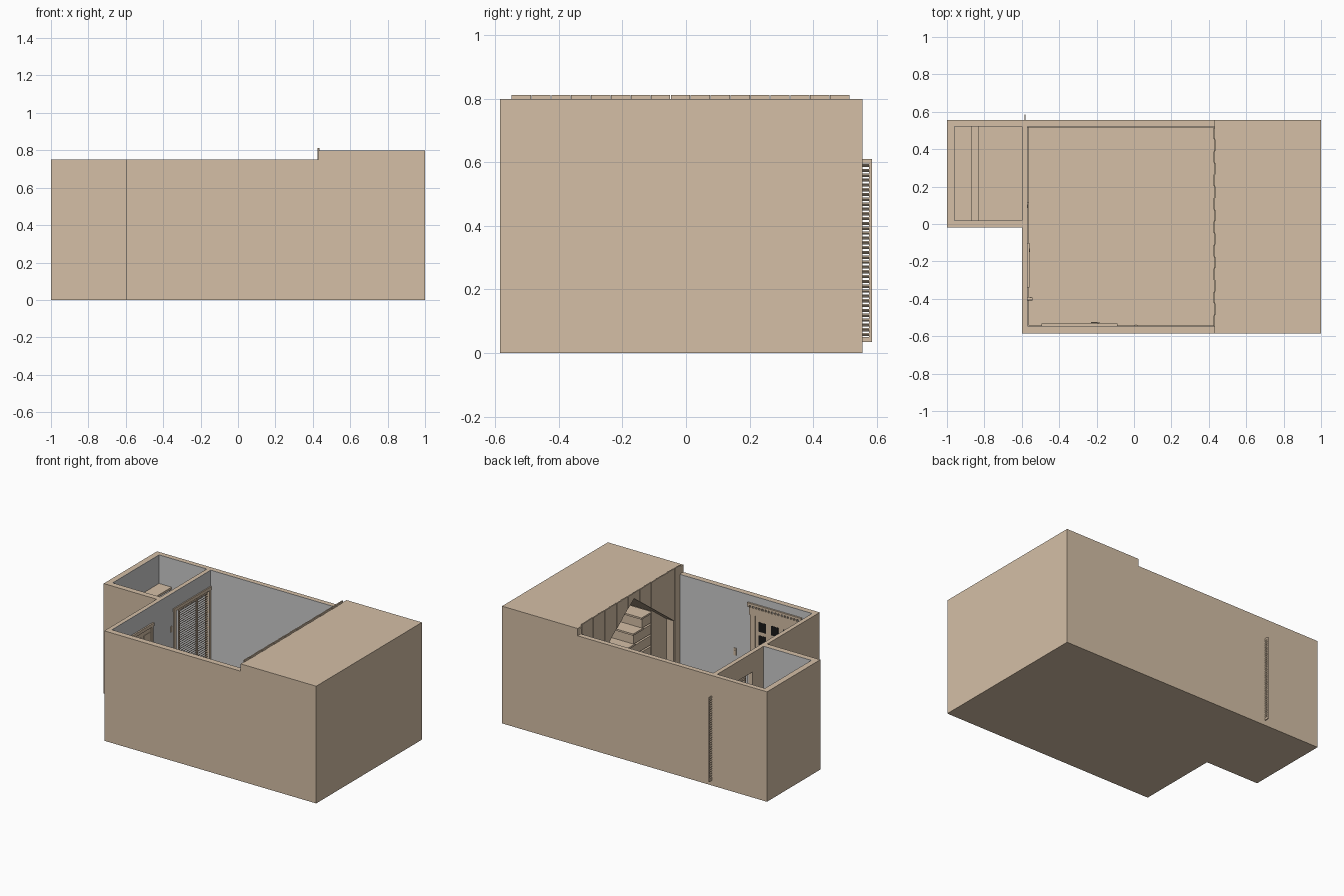
import bpy, bmesh
from mathutils import Vector, Matrix

if "Cube" in bpy.data.objects:
    bpy.data.objects.remove(bpy.data.objects["Cube"])

TAN = bpy.data.materials.new("tan")
TAN.diffuse_color = (0.66, 0.52, 0.38, 1)
TAN.use_nodes = True
TAN.node_tree.nodes["Principled BSDF"].inputs["Base Color"].default_value = TAN.diffuse_color
DARK = bpy.data.materials.new("dark_glass")
DARK.diffuse_color = (0.01, 0.01, 0.01, 1)
DARK.use_nodes = True
DARK.node_tree.nodes["Principled BSDF"].inputs["Base Color"].default_value = DARK.diffuse_color


def finish(name, bm, mat):
    bmesh.ops.recalc_face_normals(bm, faces=bm.faces)
    me = bpy.data.meshes.new(name)
    bm.to_mesh(me)
    bm.free()
    ob = bpy.data.objects.new(name, me)
    if mat:
        me.materials.append(mat)
    bpy.context.collection.objects.link(ob)
    return ob


def add_box(bm, x0, x1, y0, y1, z0, z1):
    m = Matrix.Translation(((x0 + x1) / 2, (y0 + y1) / 2, (z0 + z1) / 2))
    m = m @ Matrix.Diagonal((x1 - x0, y1 - y0, z1 - z0, 1))
    bmesh.ops.create_cube(bm, size=1, matrix=m)


def boxes(name, items, mat=TAN):
    bm = bmesh.new()
    for b in items:
        add_box(bm, *b)
    return finish(name, bm, mat)


def add_prism(bm, pts, axis, a, b):
    """Extrude a 2D outline from a to b along x, y or z."""
    def p3(p, t):
        return {'x': (t, p[0], p[1]), 'y': (p[0], t, p[1]), 'z': (p[0], p[1], t)}[axis]
    f = bm.faces.new([bm.verts.new(p3(p, a)) for p in pts])
    g = bmesh.ops.extrude_face_region(bm, geom=[f])
    vs = [v for v in g['geom'] if isinstance(v, bmesh.types.BMVert)]
    d = Vector(p3((0, 0), b - a))
    bmesh.ops.translate(bm, verts=vs, vec=d)


def prism(name, pts, axis, a, b, mat=TAN):
    bm = bmesh.new()
    add_prism(bm, pts, axis, a, b)
    return finish(name, bm, mat)


def round_part(name, loc, r, depth, axis, mat=TAN):
    bm = bmesh.new()
    d = Vector({'x': (1, 0, 0), 'y': (0, 1, 0)}[axis])
    rot = d.to_track_quat('Z', 'Y').to_matrix().to_4x4()
    bmesh.ops.create_cone(bm, cap_ends=True, segments=16, radius1=r, radius2=r * .8,
                          depth=depth, matrix=Matrix.Translation(loc) @ rot)
    ob = finish(name, bm, mat)
    for p in ob.data.polygons:
        p.use_smooth = len(p.vertices) == 4
    return ob


FL = 0.03   # floor level
H = 0.75    # low wall height


# Outer shell
def wall_outline(x0):
    return [(x0, 0), (1, 0), (1, .8), (.43, .8), (.43, H), (x0, H)]


prism("front_wall", wall_outline(-.6), 'y', -.585, -.548)
prism("back_wall", wall_outline(-1), 'y', .523, .555)
boxes("right_wall", [(.965, 1, -.548, .523, 0, .8)])
boxes("alcove_roof", [(.43, .965, -.548, .523, .785, .8)])
prism("partition_wall", [(-.548, 0), (.14, 0), (.14, .62), (.5, .62), (.5, 0), (.523, 0),
                         (.523, H), (-.548, H)], 'x', -.6, -.573)
boxes("closet_walls", [(-1, -.963, -.02, .523, 0, H), (-.963, -.6, -.02, .017, 0, H)])
prism("floor", [(-.963, .017), (-.6, .017), (-.6, -.548), (.965, -.548), (.965, .523),
                (-.963, .523)], 'z', 0, FL)

# Painted wall linings
boxes("room_lining", [(-.573, .43, -.548, -.545, FL, H), (-.573, .43, .52, .523, FL, H),
                      (-.573, -.57, -.545, .14, FL, H), (-.573, -.57, .14, .5, .62, H),
                      (-.573, -.57, .5, .52, FL, H)], None)
boxes("closet_lining", [(-.963, -.6, .52, .523, FL, H), (-.963, -.6, .017, .02, FL, H),
                        (-.963, -.96, .02, .52, FL, H)], None)
boxes("baseboards", [(-.57, .43, .515, .52, FL, .08), (-.57, -.49, -.545, -.54, FL, .08),
                     (-.09, .43, -.545, -.54, FL, .08), (-.57, -.565, -.545, -.335, FL, .08),
                     (-.57, -.565, -.105, .115, FL, .08)])

# Closet shelves
boxes("closet_shelves", [(-.96, -.865, .02, .52, .54, .555), (-.96, -.83, .02, .52, .29, .305)])

# Slatted sliding closet doors; the rear one runs through the back wall
for n, y0 in enumerate((.19, .388)):
    y1 = y0 + .197
    s = .009
    x0, x1 = -.585, -.579
    bm = bmesh.new()
    for b in ((y0, y0 + s, .035, .61), (y1 - s, y1, .035, .61),
              (y0 + s, y1 - s, .035, .05), (y0 + s, y1 - s, .597, .61)):
        add_box(bm, x0, x1, *b)
    for i in range(36):
        z = .053 + i * .0152
        add_prism(bm, [(x0, z), (x1, z + .006), (x1, z + .010), (x0, z + .004)], 'y', y0 + s, y1 - s)
    finish("slatted_door_%d" % (n + 1), bm, TAN)
boxes("closet_casing", [(-.573, -.564, .118, .14, FL, .62), (-.573, -.564, .5, .517, FL, .62),
                        (-.573, -.562, .114, .519, .62, .642)])

# Side door: casing, panel and knob
boxes("side_door_casing", [(-.572, -.562, -.335, -.315, FL, .61), (-.572, -.562, -.127, -.107, FL, .61),
                           (-.572, -.56, -.34, -.102, .61, .632)])
boxes("side_door", [(-.572, -.567, -.315, -.127, FL, .61)]
      + [(-.568, -.565, y, y + .065, z0, z1) for y in (-.3, -.207)
         for z0, z1 in ((.07, .27), (.32, .44), (.47, .58))])
round_part("side_door_knob", (-.561, -.14, .31), .01, .012, 'x')

# Front door: casing with dentil lintel, window panes, panels and handle
boxes("front_door_casing", [(-.475, -.435, -.547, -.538, FL, .62), (-.145, -.105, -.547, -.538, FL, .62),
                            (-.48, -.1, -.547, -.538, .62, .67), (-.495, -.088, -.547, -.533, .685, .70)]
      + [(-.485 + i * .024, -.473 + i * .024, -.547, -.535, .67, .685) for i in range(17)])
boxes("front_door", [(-.435, -.145, -.547, -.542, FL, .62)]
      + [(x, x + .1, -.543, -.539, z0, z1) for x in (-.405, -.275)
         for z0, z1 in ((.07, .2), (.23, .36))])
boxes("door_panes", [(x, x + .055, -.543, -.541, z, z + .065)
                     for x in (-.41, -.3175, -.225) for z in (.43, .52)], DARK)
boxes("door_handle", [(-.23, -.185, -.53, -.523, .305, .315), (-.195, -.187, -.543, -.525, .305, .315)])

# Small wall fittings
boxes("wall_switches", [(0, .02, -.546, -.541, .31, .36), (.007, .013, -.542, -.536, .33, .345),
                        (-.571, -.566, .085, .103, .49, .53)])
round_part("wall_peg", (-.558, -.4, .5), .01, .03, 'x')

# Vertical plank front of the alcove with a gabled opening
W = 1.065 / 17
APEX = -.55 + 8 * W


def gable(y):
    return .775 - .735 * abs(y - APEX)


bm = bmesh.new()
for k in range(17):
    y0, y1 = -.55 + k * W + .001, -.55 + (k + 1) * W - .001
    if 1 <= k < 15:
        z0, z1 = gable(y0), gable(y1)
    else:
        z0 = z1 = FL
    off = .002 if k % 2 else 0
    add_prism(bm, [(y0, z0), (y1, z1), (y1, .812), (y0, .812)], 'x', .426 + off, .434 + off)
finish("alcove_planks", bm, TAN)

# Sloped soffit and side cheeks of the opening
E0, E1 = APEX - 7 * W, APEX + 7 * W
prism("alcove_soffit", [(E0, gable(E0)), (APEX, .775), (E1, gable(E1)), (E1, gable(E1) + .01),
                        (APEX, .785), (E0, gable(E0) + .01)], 'x', .434, .965)
boxes("alcove_cheeks", [(.434, .965, E0 - .01, E0, FL, gable(E0)), (.434, .965, E1, E1 + .01, FL, gable(E1))])

# Stairs rising toward the front, beside a recessed panel
prism("stair_side_panel", [(E0, FL), (-.33, FL), (-.33, gable(-.33)), (E0, gable(E0))], 'x', .49, .5)
bm = bmesh.new()
for i in range(7):
    y1 = .3 - i * .09
    z = FL + (i + 1) * .075
    add_box(bm, .5, .965, E0, y1, z - .075, z - .012)
    add_box(bm, .495, .965, max(E0, y1 - .1), y1 + .012, z - .012, z)
finish("stairs", bm, TAN)
